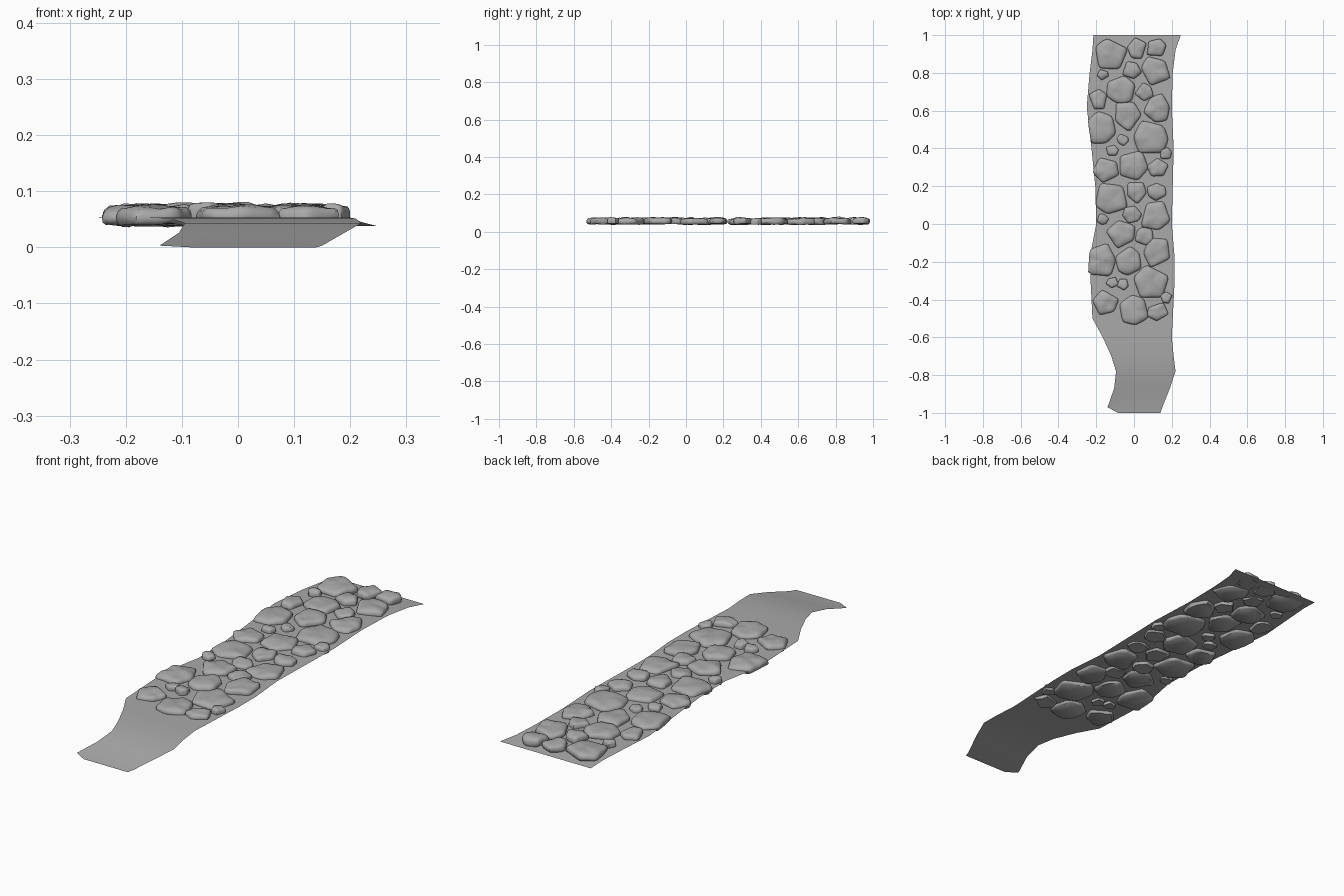
import bpy, bmesh, math, random
from mathutils import Vector, noise

random.seed(7)
cube = bpy.data.objects.get("Cube")
if cube:
    bpy.data.objects.remove(cube, do_unlink=True)


def make_material(name, value):
    mat = bpy.data.materials.new(name)
    mat.use_nodes = True
    colour = (value, value, value, 1)
    mat.diffuse_color = colour
    mat.node_tree.nodes["Principled BSDF"].inputs["Base Color"].default_value = colour
    return mat


grey = make_material("stone grey", 0.4)


def finish(bm, name, angle):
    mesh = bpy.data.meshes.new(name)
    bm.to_mesh(mesh)
    bm.free()
    mesh.materials.append(grey)
    obj = bpy.data.objects.new(name, mesh)
    bpy.context.collection.objects.link(obj)
    bpy.ops.object.select_all(action='DESELECT')
    obj.select_set(True)
    bpy.context.view_layer.objects.active = obj
    bpy.ops.object.shade_smooth_by_angle(angle=math.radians(angle))
    return obj


# Winding ground strip: y, left edge, right edge, height
EDGES = [(-1, -.085, .14, 0), (-.97, -.14, .15, .003), (-.87, -.105, .19, .026),
         (-.78, -.095, .22, .043), (-.7, -.12, .21, .051), (-.6, -.165, .2, .053),
         (-.5, -.22, .205, .053), (-.3, -.23, .215, .053), (-.18, -.235, .215, .053),
         (0, -.2, .2, .053), (.2, -.205, .205, .053), (.4, -.225, .21, .053),
         (.62, -.25, .2, .053), (.8, -.235, .205, .051), (.92, -.22, .22, .045),
         (1, -.215, .247, .038)]
COLUMNS = 4
bm = bmesh.new()
rows = []
for y, left, right, z in EDGES:
    rows.append([bm.verts.new((left + (right - left) * i / COLUMNS, y, z))
                 for i in range(COLUMNS + 1)])
for a, b in zip(rows, rows[1:]):
    for i in range(COLUMNS):
        bm.faces.new((a[i], a[i + 1], b[i + 1], b[i]))
finish(bm, "path_ground", 60)

# Paving stones: x, y, width, depth
STONES = [(-.12, .9, .165, .16), (.015, .93, .1, .11), (.12, .935, .1, .09),
          (-.165, .79, .06, .055), (-.01, .815, .1, .09), (.115, .81, .15, .15),
          (-.07, .71, .15, .145), (.055, .7, .095, .095), (.12, .615, .135, .15),
          (-.03, .57, .135, .15), (-.17, .51, .145, .17), (.09, .46, .18, .17),
          (-.06, .445, .06, .06), (-.115, .39, .065, .055), (.17, .375, .06, .06),
          (-.15, .285, .135, .13), (0, .31, .15, .155), (.125, .3, .11, .095)]
# Rings of a stone from its underside up: outline scale, height
PROFILE = [(.9, .042), (.98, .048), (1, .056), (.96, .065), (.86, .071), (.6, .074), (.3, .075)]
SEGMENTS = 28


def outline(width, depth):
    """Rounded irregular polygon with five or six sides."""
    sides = random.choice((5, 5, 6))
    turn = random.random() * math.tau
    planes = [(turn + math.tau * (k + random.uniform(-.2, .2)) / sides,
               random.uniform(.8, 1)) for k in range(sides)]
    points = []
    for s in range(SEGMENTS):
        a = math.tau * s / SEGMENTS
        total = sum((max(0, math.cos(a - p)) / d) ** 14 for p, d in planes)
        points.append(Vector((math.cos(a), math.sin(a))) * total ** (-1 / 14))
    low = [min(p[i] for p in points) for i in (0, 1)]
    high = [max(p[i] for p in points) for i in (0, 1)]
    size = (width, depth)
    return [Vector([((p[i] - low[i]) / (high[i] - low[i]) - .5) * size[i] for i in (0, 1)])
            for p in points]


def make_stone(name, x, y, width, depth):
    bm = bmesh.new()
    shape = outline(width, depth)
    lift = random.uniform(-.003, .002)
    rings = []
    for scale, height in PROFILE:
        ring = []
        for p in shape:
            px, py = x + p.x * scale, y + p.y * scale
            bump = noise.noise(Vector((px, py, height)) * 22)
            ring.append(bm.verts.new((px, py, height + lift + bump * .007)))
        rings.append(ring)
    for a, b in zip(rings, rings[1:]):
        for i in range(SEGMENTS):
            j = (i + 1) % SEGMENTS
            bm.faces.new((a[i], a[j], b[j], b[i]))
    bm.faces.new(reversed(rings[0]))
    peak = bm.verts.new((x, y, sum(v.co.z for v in rings[-1]) / SEGMENTS))
    for i in range(SEGMENTS):
        bm.faces.new((rings[-1][i], rings[-1][(i + 1) % SEGMENTS], peak))
    finish(bm, name, 50)


# The paving pattern repeats once towards the front
for n, (x, y, width, depth) in enumerate(STONES, 1):
    make_stone(f"back_stone_{n}", x, y, width, depth)
    shift = .7 if x < -.1 and y < .6 else .765
    make_stone(f"front_stone_{n}", x, y - shift, width, depth)
make_stone("edge_stone", -.19, .66, .09, .105)
